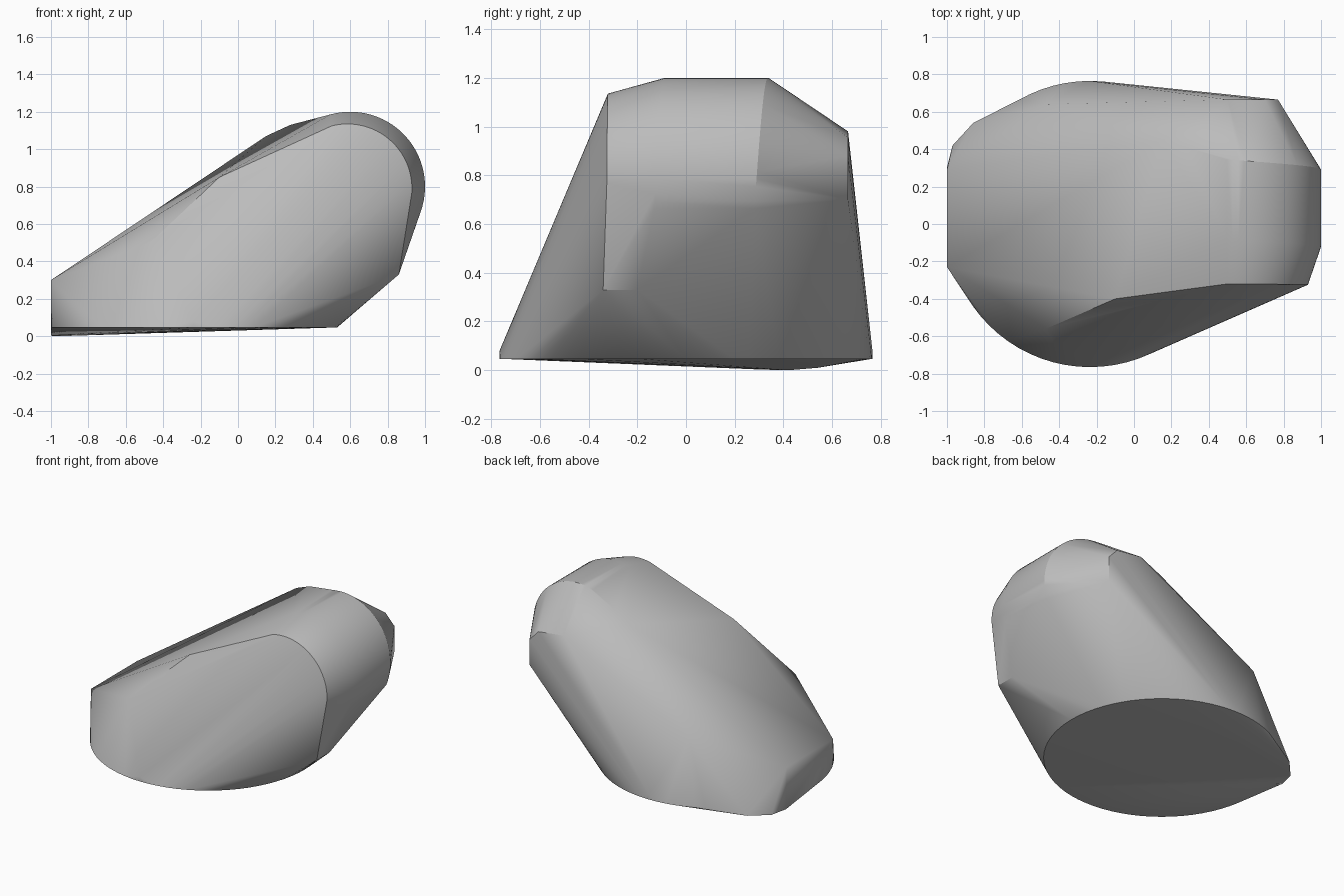
import bpy
import bmesh
from math import sin, cos, radians

cube = bpy.data.objects.get("Cube")
if cube:
    bpy.data.objects.remove(cube)


def arc_xz(cx, cz, r, start, end, steps, y0, y1):
    """Arc in the xz plane, with y drifting from y0 to y1."""
    pts = []
    for i in range(steps + 1):
        t = i / steps
        a = radians(start + (end - start) * t)
        pts.append((cx + r * cos(a), y0 + (y1 - y0) * t, cz + r * sin(a)))
    return pts


# Round base
points = []
for i in range(72):
    a = radians(i * 5)
    points.append((-0.235 + 0.765 * cos(a), 0.765 * sin(a), 0.047))
points += [(-0.24, s * 0.765, 0.08) for s in (-1, 1)]

# Rounded raised end: front rim and the two edges of the middle roll
points += arc_xz(0.585, 0.79, 0.345, 104, -4, 24, -0.32, -0.325)
points += arc_xz(0.6, 0.8, 0.4, 105, -20, 28, -0.08, -0.13)
points += arc_xz(0.6, 0.8, 0.4, 105, -20, 28, 0.345, 0.28)

# Underside corners of the raised end
points += [(0.86, -0.34, 0.33), (0.86, -0.2, 0.33)]

# Back corner of the raised end
points += [(0.5, 0.665, 0.98), (0.7, 0.665, 0.955), (0.77, 0.665, 0.88), (0.77, 0.665, 0.7)]

# Sloping top, front and back shoulders
points += [(0.15, 0.445, 1.07), (0.28, 0.41, 1.13)]
points += [(-0.1, -0.4, 0.85), (-0.47, -0.56, 0.5), (-0.47, 0.64, 0.5)]

# Blunt low end and its foot
points += [(-1, -0.23, 0.3), (-1, 0.29, 0.3)]
points += [(-1, 0.3, 0.003), (-0.97, 0.42, 0), (-0.86, 0.54, 0.01)]

# Wrap all outlines in one convex skin
bm = bmesh.new()
for p in points:
    bm.verts.new(p)
hull = bmesh.ops.convex_hull(bm, input=bm.verts)
loose = {g for g in hull["geom_interior"] + hull["geom_unused"]
         if isinstance(g, bmesh.types.BMVert)}
bmesh.ops.delete(bm, geom=list(loose), context="VERTS")
bmesh.ops.dissolve_limit(bm, angle_limit=radians(0.5), verts=bm.verts, edges=bm.edges)
bmesh.ops.recalc_face_normals(bm, faces=bm.faces)
mesh = bpy.data.meshes.new("boulder")
bm.to_mesh(mesh)
bm.free()
boulder = bpy.data.objects.new("boulder", mesh)
bpy.context.collection.objects.link(boulder)

# Plain grey surface
grey = bpy.data.materials.new("grey")
grey.use_nodes = True
grey.diffuse_color = (0.5, 0.5, 0.5, 1)
grey.node_tree.nodes["Principled BSDF"].inputs["Base Color"].default_value = (0.5, 0.5, 0.5, 1)
mesh.materials.append(grey)

bpy.ops.object.select_all(action="DESELECT")
boulder.select_set(True)
bpy.context.view_layer.objects.active = boulder
bpy.ops.object.shade_smooth_by_angle(angle=radians(30))
